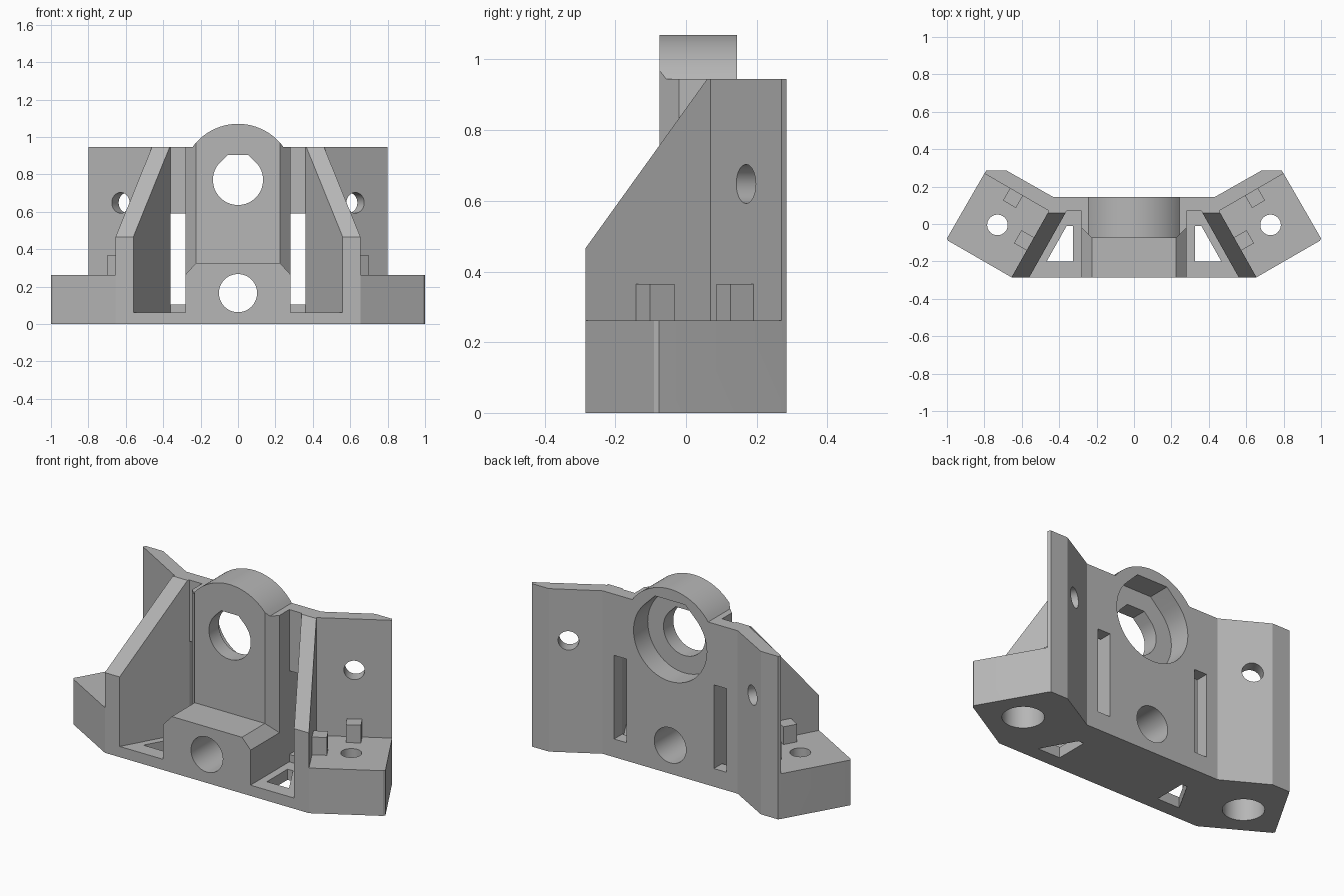
import bpy, bmesh, math
from mathutils import Vector

if "Cube" in bpy.data.objects:
    bpy.data.objects.remove(bpy.data.objects["Cube"])

grey = bpy.data.materials.new("plain_grey")
grey.use_nodes = True
grey.diffuse_color = (0.47, 0.47, 0.47, 1)
grey.node_tree.nodes["Principled BSDF"].inputs["Base Color"].default_value = (0.47, 0.47, 0.47, 1)

X, Y, Z = Vector((1, 0, 0)), Vector((0, 1, 0)), Vector((0, 0, 1))


def prism(name, points, extrude):
    """Closed solid from a planar outline swept along a vector."""
    bm = bmesh.new()
    face = bm.faces.new([bm.verts.new(p) for p in points])
    top = bmesh.ops.extrude_face_region(bm, geom=[face])["geom"]
    moved = [v for v in top if isinstance(v, bmesh.types.BMVert)]
    bmesh.ops.translate(bm, verts=moved, vec=extrude)
    bmesh.ops.recalc_face_normals(bm, faces=bm.faces)
    mesh = bpy.data.meshes.new(name)
    bm.to_mesh(mesh)
    bm.free()
    mesh.materials.append(grey)
    obj = bpy.data.objects.new(name, mesh)
    bpy.context.collection.objects.link(obj)
    return obj


def plan(name, outline, z0, z1, side=1):
    return prism(name, [(side * x, y, z0) for x, y in outline], Z * (z1 - z0))


def box(name, x0, x1, y0, y1, z0, z1, side=1):
    return plan(name, [(x0, y0), (x1, y0), (x1, y1), (x0, y1)], z0, z1, side)


def rod(name, centre, a, b, r, extrude, flat_top=False):
    """Round bar; flat_top replaces the upper quarter by a bevelled flat."""
    steps = 64
    pts = []
    for i in range(steps):
        t = 2 * math.pi * i / steps
        if flat_top and math.pi / 4 < t < 3 * math.pi / 4:
            continue
        pts.append(Vector(centre) + a * r * math.cos(t) + b * r * math.sin(t))
        if flat_top and i == steps // 8:
            k = r * math.tan(math.pi / 8)
            pts += [Vector(centre) + a * k + b * r, Vector(centre) - a * k + b * r]
    return prism(name, pts, extrude)


def combine(target, other, operation):
    mod = target.modifiers.new(operation, 'BOOLEAN')
    mod.operation = operation
    mod.solver = 'EXACT'
    mod.object = other
    bpy.context.view_layer.objects.active = target
    bpy.ops.object.modifier_apply(modifier=mod.name)
    bpy.data.objects.remove(other)


# Central column: bevelled footprint trimmed by a round-topped front profile
footprint = [(-0.28, 0.145), (-0.28, -0.02), (-0.225, -0.075),
             (0.225, -0.075), (0.28, -0.02), (0.28, 0.145)]
body = plan("bracket_body", footprint, 0, 1.2)
arc_r, arc_z, wall_top = 0.3, 0.77, 0.945
start = math.asin((wall_top - arc_z) / arc_r)
profile = [(-0.4, wall_top), (-0.4, -0.1), (0.4, -0.1), (0.4, wall_top)]
for i in range(33):
    t = start + (math.pi - 2 * start) * i / 32
    profile.append((arc_r * math.cos(t), arc_z + arc_r * math.sin(t)))
combine(body, prism("round_profile", [(x, -0.5, z) for x, z in profile], Y), 'INTERSECT')

# Floor and bevelled lower block
parts = [
    plan("floor", [(-0.64, -0.285), (0.64, -0.285), (0.42, 0.1), (-0.42, 0.1)], 0, 0.062),
    prism("lower_block", [(x, -0.285, z) for x, z in
          [(-0.28, 0), (0.28, 0), (0.28, 0.265), (0.225, 0.325), (-0.225, 0.325), (-0.28, 0.265)]],
          Y * 0.4),
]

# Back wall with angled wings
half = [(0.36, 0.07), (0.455, 0.07), (0.8, 0.27), (0.79, 0.285), (0.68, 0.285), (0.433, 0.145)]
parts.append(plan("back_wall", half + [(-x, y) for x, y in reversed(half)], 0, wall_top))

cuts = []
for side in (1, -1):
    u = Vector((side * math.cos(math.pi / 6), 0.5, 0))      # along the wing
    n = Vector((side * -0.5, math.cos(math.pi / 6), 0))     # towards its back
    hole = Vector((side * 0.73, -0.005, 0))

    # Wing foot
    parts.append(plan("wing_foot", [(0.605, -0.285), (0.655, -0.285), (0.993, -0.09), (1, -0.077),
                 (0.8, 0.27), (0.79, 0.285), (0.68, 0.285), (0.433, 0.145), (0.4, 0.1)],
                 0, 0.262, side))

    # Slanted rib
    rib = [(-0.285, 0), (-0.285, 0.465), (0.06, wall_top), (0.1, wall_top), (0.1, 0)]
    parts.append(prism("rib", [(side * (0.36 + (0.07 - y) * 0.563), y, z) for y, z in rib],
                       X * side * 0.095))

    # Locating pegs against the wall and the rib
    for a, b, c, d in ((-0.04, 0.04, 0.128, 0.22), (-0.215, -0.125, -0.04, 0.04)):
        corners = [hole + u * p + n * q for p, q in ((a, c), (b, c), (b, d), (a, d))]
        parts.append(prism("peg", [p + Z * 0.2 for p in corners], Z * 0.165))

    # Slot, floor opening, wing screw hole and foot screw hole
    cuts += [
        box("slot", 0.28, 0.36, 0.06, 0.3, 0.105, 0.59, side),
        plan("floor_opening", [(0.325, -0.2), (0.467, -0.2), (0.36, -0.01), (0.325, -0.01)],
             -0.1, 0.2, side),
        rod("wing_hole", Vector((side * 0.63, 0.165, 0.648)) - n * 0.1, u, Z, 0.055, n * 0.4),
        rod("foot_hole", hole - Z * 0.1, X, Y, 0.055, Z * 0.5),
        rod("foot_counterbore", hole - Z * 0.1, X, Y, 0.108, Z * 0.26),
    ]

# Central bores
cuts += [
    rod("shaft_hole", (0, -0.5, arc_z), X, Z, 0.134, Y, True),
    rod("bearing_pocket", (0, 0.015, arc_z), X, Z, 0.235, Y * 0.4, True),
    rod("lower_hole", (0, -0.5, 0.165), X, Z, 0.102, Y),
]

for part in parts:
    combine(body, part, 'UNION')
for cut in cuts:
    combine(body, cut, 'DIFFERENCE')

# Clean shading
bpy.ops.object.select_all(action='DESELECT')
body.select_set(True)
bpy.context.view_layer.objects.active = body
bpy.ops.object.shade_smooth_by_angle(angle=math.radians(20))
